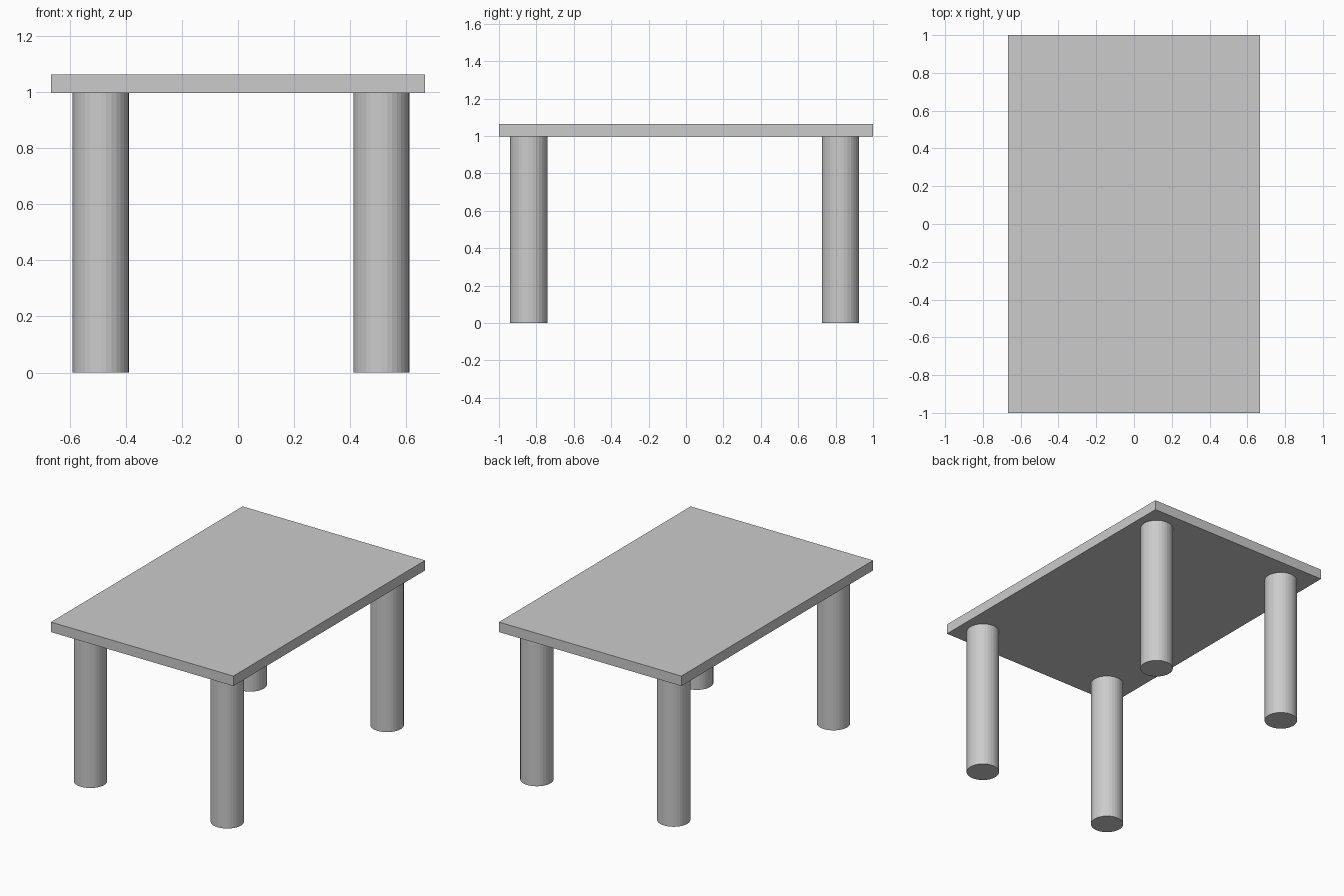
import bpy

if "Cube" in bpy.data.objects:
    bpy.data.objects.remove(bpy.data.objects["Cube"])

LEG_RADIUS = 0.1
LEG_HEIGHT = 1.0
TOP_BOTTOM, TOP_TOP = 0.997, 1.063

# Rectangular slab top
bpy.ops.mesh.primitive_cube_add(size=1, location=(0, 0, (TOP_BOTTOM + TOP_TOP) / 2))
top = bpy.context.object
top.name = "table_top"
top.scale = (1.333, 2.0, TOP_TOP - TOP_BOTTOM)
bpy.ops.object.transform_apply(location=False, rotation=False, scale=True)

# Four round legs, set slightly off centre as a group
for side, x in (("left", -0.489), ("right", 0.511)):
    for end, y in (("front", -0.841), ("back", 0.826)):
        bpy.ops.mesh.primitive_cylinder_add(
            vertices=32, radius=LEG_RADIUS, depth=LEG_HEIGHT,
            location=(x, y, LEG_HEIGHT / 2))
        bpy.context.object.name = f"{end}_{side}_leg"
